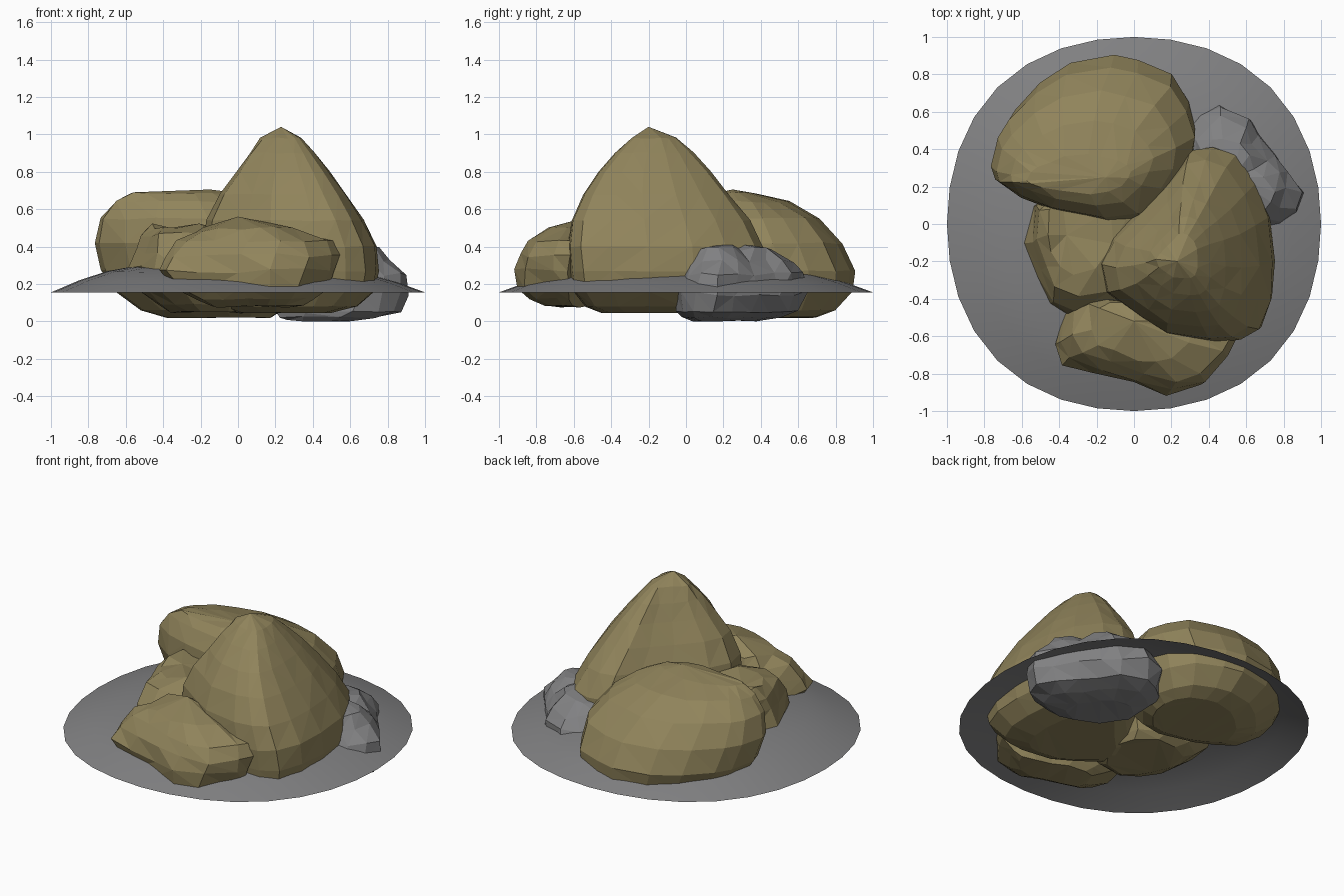
import bpy, bmesh, math, random

random.seed(4)


def material(name, color):
    m = bpy.data.materials.new(name)
    m.diffuse_color = color
    return m


tan = material("sandstone", (0.28, 0.23, 0.105, 1))
grey = material("grey_stone", (0.22, 0.22, 0.225, 1))


def finish(name, bm, mat):
    bmesh.ops.recalc_face_normals(bm, faces=bm.faces)
    me = bpy.data.meshes.new(name)
    bm.to_mesh(me)
    bm.free()
    me.materials.append(mat)
    ob = bpy.data.objects.new(name, me)
    bpy.context.collection.objects.link(ob)
    return ob


def rock(name, outline, levels, apex, mat, rough=0.01):
    """Loft a plan outline through levels of (z, x0, x1, y0, y1), closed by an apex."""
    xs, ys = [p[0] for p in outline], [p[1] for p in outline]
    ax, ay, bx, by = min(xs), min(ys), max(xs), max(ys)
    bm = bmesh.new()
    j = lambda k: random.uniform(-k, k)
    rings = []
    for i, (z, x0, x1, y0, y1) in enumerate(levels):
        k = rough * (0.4 if i < 3 else 1)
        rings.append([bm.verts.new((x0 + (x - ax) / (bx - ax) * (x1 - x0) + j(k),
                                    y0 + (y - ay) / (by - ay) * (y1 - y0) + j(k),
                                    max(0, z + j(k)))) for x, y in outline])
    n = len(outline)
    for a, b in zip(rings, rings[1:]):
        for i in range(n):
            bm.faces.new((a[i], a[(i + 1) % n], b[(i + 1) % n], b[i]))
    bm.faces.new(rings[0])
    top = bm.verts.new(apex)
    for i in range(n):
        bm.faces.new((rings[-1][i], rings[-1][(i + 1) % n], top))
    bmesh.ops.triangulate(bm, faces=bm.faces)
    return finish(name, bm, mat)


# Shallow ground mound, slightly squared, open underneath
bm = bmesh.new()
rings = []
for r, z in [(1, .155), (.85, .21), (.7, .25), (.5, .275), (.25, .29)]:
    ring = []
    for i in range(32):
        t = math.tau * i / 32
        q = r * (1 + .033 * math.sin(2 * t) ** 2)
        ring.append(bm.verts.new((q * math.cos(t), q * math.sin(t),
                                  z + (1 - r) * .06 * max(0, -math.cos(t)))))
    rings.append(ring)
c = bm.verts.new((0, 0, .3))
for a, b in zip(rings, rings[1:]):
    for i in range(32):
        bm.faces.new((a[i], a[(i + 1) % 32], b[(i + 1) % 32], b[i]))
for i in range(32):
    bm.faces.new((rings[-1][i], rings[-1][(i + 1) % 32], c))
for f in bm.faces:
    f.smooth = True
finish("ground_mound", bm, grey)

# Tall peaked boulder
rock("peak_boulder",
     [(.31, .4), (.43, .42), (.55, .38), (.66, .22), (.73, .04), (.75, -.2), (.74, -.4),
      (.68, -.56), (.58, -.62), (.45, -.63), (.2, -.6), (.05, -.51), (-.15, -.36),
      (-.19, -.2), (-.12, -.05), (.06, .12), (.2, .27)],
     [(.045, .0, .5, -.45, .15), (.08, -.1, .64, -.54, .28), (.16, -.16, .73, -.6, .37),
      (.27, -.19, .75, -.62, .41), (.4, -.19, .74, -.63, .41), (.54, -.17, .67, -.61, .34),
      (.68, -.1, .58, -.55, .23), (.8, -.01, .49, -.47, .13), (.9, .06, .41, -.38, .04),
      (.98, .12, .34, -.29, -.05)], (.23, -.2, 1.04), tan, .004)

# Broad back boulder
rock("back_boulder",
     [(-.76, .33), (-.72, .5), (-.66, .6), (-.52, .75), (-.36, .86), (-.12, .91), (.02, .88),
      (.2, .8), (.29, .65), (.33, .5), (.31, .35), (.25, .2), (.1, .03), (-.1, -.01),
      (-.42, .07), (-.6, .15), (-.74, .25)],
     [(.02, -.38, .18, .23, .7), (.06, -.52, .24, .15, .8), (.16, -.66, .31, .06, .89),
      (.27, -.73, .33, .02, .91), (.42, -.765, .32, 0, .84), (.55, -.74, .22, .03, .71),
      (.64, -.66, .1, .1, .55), (.685, -.57, -.02, .16, .37)], (-.15, .25, .705), tan, .006)

# Low craggy front rock
rock("front_rock",
     [(-.43, -.63), (-.36, -.45), (-.22, -.41), (0, -.43), (.2, -.5), (.4, -.55), (.55, -.62),
      (.5, -.72), (.36, -.87), (.18, -.91), (0, -.86), (-.2, -.79), (-.38, -.74)],
     [(.08, -.15, .35, -.75, -.5), (.12, -.22, .4, -.83, -.47), (.18, -.34, .48, -.9, -.44),
      (.27, -.43, .53, -.91, -.41), (.35, -.39, .55, -.89, -.41), (.43, -.32, .53, -.83, -.41),
      (.49, -.23, .32, -.75, -.42)], (.0, -.52, .56), tan, .018)

# Craggy rock wedged on the left, highest along its outer edge
rock("left_rock",
     [(-.55, .1), (-.57, -.1), (-.53, -.28), (-.45, -.42), (-.33, -.5), (-.1, -.45),
      (.05, -.2), (0, .1), (-.2, .2), (-.4, .2)],
     [(.05, -.35, .05, -.35, .1), (.09, -.44, .08, -.42, .15), (.16, -.52, .1, -.48, .18),
      (.28, -.57, .1, -.5, .2), (.38, -.55, .08, -.48, .2), (.46, -.51, .02, -.39, .17),
      (.51, -.47, -.1, -.26, .12)], (-.36, -.06, .5), tan, .02)

# Grey craggy rock on the right
rock("grey_rock",
     [(.44, .64), (.6, .58), (.68, .47), (.75, .37), (.84, .26), (.9, .16), (.86, .05),
      (.78, -.02), (.65, -.06), (.4, .05), (.25, .25), (.25, .5), (.35, .6)],
     [(.003, .27, .62, .04, .38), (.02, .22, .76, -.03, .5), (.05, .2, .87, -.06, .6),
      (.15, .22, .91, -.06, .655), (.25, .27, .89, -.04, .63), (.33, .32, .81, 0, .57),
      (.385, .36, .74, .04, .47)], (.53, .25, .42), grey, .018)
